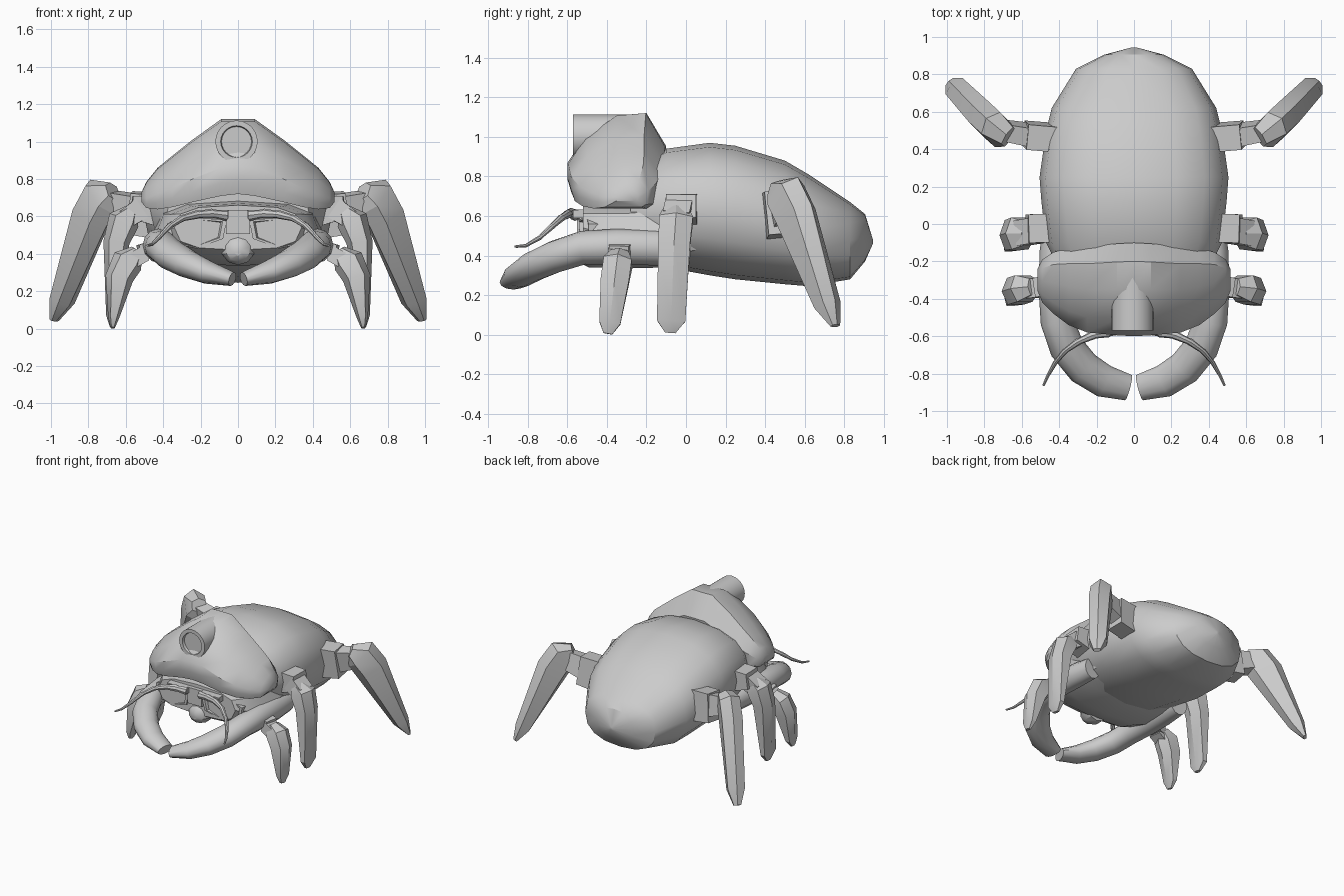
import bpy, bmesh, math
from mathutils import Vector

if "Cube" in bpy.data.objects:
    bpy.data.objects.remove(bpy.data.objects["Cube"])


def loft(name, rings, angle=32, mirror=False):
    """Skin a list of equal-length point rings and cap both ends."""
    bm = bmesh.new()
    vs = [[bm.verts.new(p) for p in r] for r in rings]
    n = len(rings[0])
    for a, b in zip(vs, vs[1:]):
        for i in range(n):
            bm.faces.new((a[i], a[(i + 1) % n], b[(i + 1) % n], b[i]))
    bm.faces.new(vs[0])
    bm.faces.new(vs[-1])
    bmesh.ops.remove_doubles(bm, verts=bm.verts, dist=0.0005)
    bmesh.ops.recalc_face_normals(bm, faces=bm.faces)
    me = bpy.data.meshes.new(name)
    bm.to_mesh(me)
    bm.free()
    ob = bpy.data.objects.new(name, me)
    bpy.context.collection.objects.link(ob)
    bpy.ops.object.select_all(action='DESELECT')
    ob.select_set(True)
    bpy.context.view_layer.objects.active = ob
    bpy.ops.object.shade_smooth_by_angle(angle=math.radians(angle))
    if mirror:
        ob.modifiers.new("Mirror", 'MIRROR').use_mirror_merge = False
    return ob


def unit_ring(n, e=2.0, start=0.0):
    out = []
    for i in range(n):
        t = start + 2 * math.pi * i / n
        c, s = math.cos(t), math.sin(t)
        out.append((math.copysign(abs(c) ** (2 / e), c), math.copysign(abs(s) ** (2 / e), s)))
    return out


def body(name, sections, n=16, e=2.4, angle=32):
    """Loft along y; sections are (y, half width, z top, z bottom)."""
    return loft(name, [[(w * c, y, (zt + zb) / 2 + (zt - zb) / 2 * s)
                        for c, s in unit_ring(n, e, math.pi / 2)] for y, w, zt, zb in sections], angle)


def tube(name, path, ref, n=8, e=2.0, start=0.0, angle=32, mirror=True):
    """Sweep along a path of (point, size across ref, size along ref)."""
    pts = [Vector(p[0]) for p in path]
    rings = []
    for i, (_, a, b) in enumerate(path):
        t = (pts[min(i + 1, len(pts) - 1)] - pts[max(i - 1, 0)]).normalized()
        side = t.cross(Vector(ref)).normalized()
        up = side.cross(t)
        rings.append([pts[i] + side * a * c + up * b * s for c, s in unit_ring(n, e, start)])
    return loft(name, rings, angle, mirror)


# Abdomen
body("abdomen", [(-.28, .38, .84, .40), (-.1, .47, .94, .34), (.12, .495, .97, .30), (.25, .505, .955, .28),
                 (.5, .47, .88, .255), (.62, .44, .81, .245), (.83, .31, .67, .28),
                 (.905, .16, .61, .37), (.945, .01, .48, .46)])

# Thorax and lower face
body("thorax", [(-.52, .34, .66, .42), (-.44, .40, .67, .37), (-.3, .44, .68, .335),
                (-.1, .45, .70, .34), (.05, .44, .70, .36)], n=12, e=2.8)

# Peaked head shell, lofted across x
profile = [(.04, 0), (0, .17), (0, .37), (.18, .70), (.5, .97), (.8, 1), (1, .58), (.95, .1), (.85, 0)]
half = [(0, -.6, -.1, 1.12, .72), (.09, -.595, -.105, 1.12, .71), (.25, -.58, -.12, 1.005, .675),
        (.35, -.54, -.13, .925, .65), (.43, -.48, -.15, .86, .638), (.49, -.42, -.19, .785, .645),
        (.515, -.36, -.24, .73, .675)]
sections = [(-x, *r) for x, *r in half[:0:-1]] + half
loft("head_shell", [[(x, yf + (yb - yf) * u, zb + (zt - zb) * v) for u, v in profile]
                    for x, yf, yb, zt, zb in sections], 35)

# Forehead tube with recessed face
loft("forehead_tube", [[(r * c - .008, y, 1.0 + r * s) for c, s in unit_ring(24)]
                       for r, y in [(.113, -.22), (.113, -.57), (.085, -.57), (.08, -.55)]], 30)

# Face column, nose and eye blocks
loft("face_column", [[(w * c, y, .57 + .09 * s) for c, s in unit_ring(4, 2, math.pi / 4)]
                     for w, y in [(.10, -.42), (.09, -.55)]], 30)
body("nose", [(-.42, .09, .51, .34), (-.49, .09, .51, .34), (-.53, .065, .48, .36), (-.55, .02, .44, .39)], n=10, e=2)
eye = [(.06, .58), (.30, .60), (.38, .56), (.37, .46), (.22, .43), (.08, .48)]
loft("eye_block", [[(.22 + (x - .22) * s, y + x * .15, .52 + (z - .52) * s) for x, z in eye]
                   for s, y in [(1, -.44), (1, -.55), (.86, -.55), (.8, -.53)]], 30, True)
loft("brow", [[(x, y, z) for y, z in [(-.57, .59), (-.57, .63), (-.40, .64), (-.40, .59)]]
              for x in (.05, .23)], 30, True)

# Curved mandibles
tube("mandible", [((.41, .02, .43), .07, .08), ((.42, -.15, .44), .085, .09), ((.425, -.35, .445), .085, .09),
                  ((.41, -.52, .44), .09, .085), ((.36, -.66, .395), .093, .082), ((.27, -.77, .345), .093, .075),
                  ((.16, -.84, .30), .088, .062), ((.03, -.875, .265), .07, .038)], (0, 0, 1), 12, angle=45)

# Segmented antennae
ctrl = [(.06, -.56, .605), (.14, -.58, .615), (.22, -.595, .61), (.30, -.63, .59), (.37, -.68, .545),
        (.42, -.74, .49), (.46, -.81, .45), (.485, -.865, .445)]
path = []
for i, p in enumerate(ctrl):
    r = .03 * (1 - i / 8.5)
    path.append((p, r, r))
    if i < 7:
        q = Vector(p).lerp(Vector(ctrl[i + 1]), .85)
        path.append((q, r * .75, r * .75))
tube("antenna", path, (0, 0, 1), 8)

# Legs: hip block, link and tapering shin, mirrored
Q = math.pi / 4
legs = {
    "front": ((0, 1, 0),
              [((.40, -.32, .43), .06, .07), ((.53, -.34, .41), .045, .06)],
              [((.50, -.34, .40), .05, .06), ((.59, -.35, .35), .05, .06)],
              [((.54, -.335, .41), .04, .05), ((.59, -.345, .36), .085, .08), ((.635, -.36, .27), .075, .08),
               ((.665, -.385, .06), .03, .06), ((.67, -.395, .005), .012, .025)]),
    "middle": ((0, 1, 0),
               [((.42, -.02, .63), .10, .09), ((.57, -.025, .65), .07, .09)],
               [((.52, -.035, .64), .07, .08), ((.61, -.05, .58), .06, .08)],
               [((.57, -.05, .63), .04, .07), ((.61, -.05, .58), .085, .095), ((.65, -.06, .46), .07, .09),
                ((.675, -.075, .07), .03, .08), ((.67, -.08, .01), .015, .03)]),
    "rear": ((-.7, .7, 0),
             [((.40, .46, .60), .14, .08), ((.58, .475, .62), .13, .08)],
             [((.55, .475, .63), .10, .06), ((.70, .50, .67), .08, .055)],
             [((.67, .465, .735), .05, .06), ((.73, .505, .705), .125, .085), ((.785, .555, .60), .125, .085),
              ((.94, .715, .15), .06, .07), ((.983, .755, .045), .015, .03)]),
}
for name, (ref, hip, link, shin) in legs.items():
    root2 = lambda p: [(v, a * 1.2, b * 1.2) for v, a, b in p]
    tube(name + "_hip", root2(hip), ref, 4, 2, Q)
    tube(name + "_link", root2(link), ref, 4, 2, Q)
    tube(name + "_shin", shin, ref, 6, 2.6, 0, 25)
